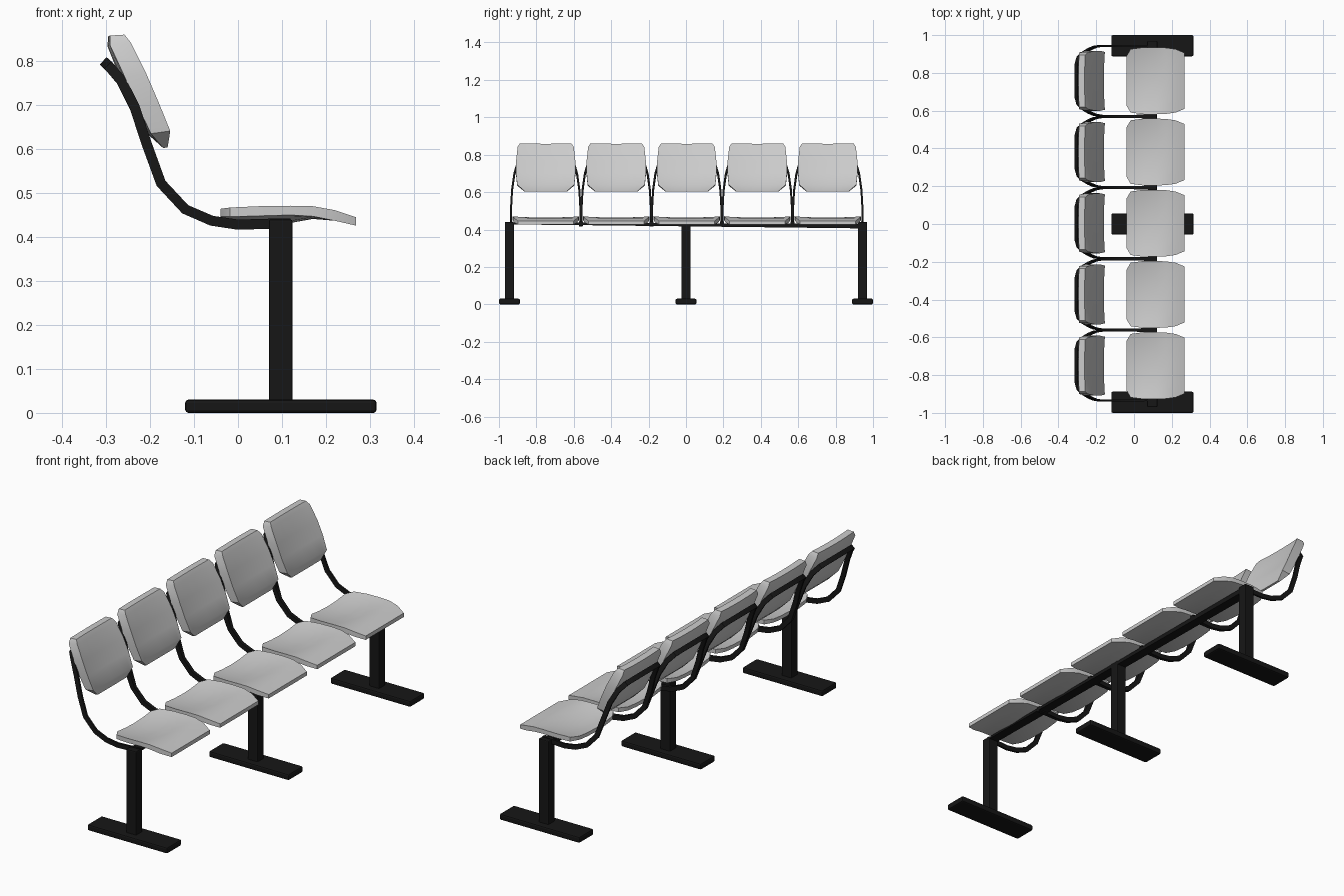
import bpy, bmesh
from mathutils import Vector

if "Cube" in bpy.data.objects:
    bpy.data.objects.remove(bpy.data.objects["Cube"])

black = bpy.data.materials.new("black_metal")
black.diffuse_color = (0.008, 0.008, 0.008, 1)
black.use_nodes = True
black.node_tree.nodes["Principled BSDF"].inputs["Base Color"].default_value = black.diffuse_color
PITCH = 0.377


def finish(name, bm, mat=None, smooth=None):
    bmesh.ops.recalc_face_normals(bm, faces=bm.faces)
    me = bpy.data.meshes.new(name)
    bm.to_mesh(me)
    bm.free()
    ob = bpy.data.objects.new(name, me)
    bpy.context.collection.objects.link(ob)
    if mat:
        me.materials.append(mat)
    if smooth:
        bpy.ops.object.select_all(action='DESELECT')
        ob.select_set(True)
        bpy.context.view_layer.objects.active = ob
        bpy.ops.object.shade_smooth_by_angle(angle=smooth)
    return ob


def loft(name, rings, mat=None, smooth=None):
    bm = bmesh.new()
    vs = [[bm.verts.new(p) for p in r] for r in rings]
    n = len(vs[0])
    for a, b in zip(vs, vs[1:]):
        for i in range(n):
            j = (i + 1) % n
            bm.faces.new((a[i], a[j], b[j], b[i]))
    bm.faces.new(vs[0])
    bm.faces.new(vs[-1])
    return finish(name, bm, mat, smooth)


def box(name, x0, x1, y0, y1, z0, z1, bevel):
    ring = lambda z: [(x0, y0, z), (x1, y0, z), (x1, y1, z), (x0, y1, z)]
    ob = loft(name, [ring(z0), ring(z1)], black)
    m = ob.modifiers.new("bevel", 'BEVEL')
    m.width, m.segments = bevel, 2
    return ob


def panel(name, rows, cy, dish_dir):
    # rows: face x, z, reverse x, z, half width, dish depth
    cols = [-1, -0.85, -0.5, 0, 0.5, 0.85, 1]
    rings = []
    for fx, fz, bx, bz, hw, dish in rows:
        def pt(x, z, t):
            return Vector((x, cy + t * hw, z)) + Vector(dish_dir) * dish * (1 - t * t)
        rings.append([pt(fx, fz, t) for t in cols] + [pt(bx, bz, t) for t in reversed(cols)])
    return loft(name, rings, None, 0.7)


def frame(name, cy):
    # flat bar: x, z and half spacing, swept up one side and across to the other
    side = [(0.12, 0.431, 0.183), (0.07, 0.43, 0.183), (0.0, 0.428, 0.185),
            (-0.06, 0.437, 0.185), (-0.12, 0.463, 0.185), (-0.175, 0.522, 0.185),
            (-0.207, 0.61, 0.180), (-0.235, 0.695, 0.168), (-0.265, 0.755, 0.150),
            (-0.293, 0.788, 0.125), (-0.303, 0.797, 0.09)]
    pts, wide = [], []
    for i, (x, z, y) in enumerate(side):
        a, b = side[max(i - 1, 0)], side[min(i + 1, len(side) - 1)]
        wide.append(Vector((b[1] - a[1], 0, a[0] - b[0])).normalized() * 0.0115)
        pts.append(Vector((x, y, z)))
    pts += [Vector((p.x, -p.y, p.z)) for p in reversed(pts)]
    wide += wide[::-1]
    rings = []
    for i, (p, w) in enumerate(zip(pts, wide)):
        t = pts[min(i + 1, len(pts) - 1)] - pts[max(i - 1, 0)]
        h = t.cross(w).normalized() * 0.005
        c = p + Vector((0, cy, 0))
        rings.append([c + w + h, c + w - h, c - w - h, c - w + h])
    return loft(name, rings, black, 0.6)


SEAT = [(-0.04, 0.464, -0.04, 0.446, 0.13, 0.010),
        (-0.018, 0.467, -0.018, 0.446, 0.168, 0.018),
        (0.05, 0.470, 0.05, 0.448, 0.177, 0.024),
        (0.12, 0.471, 0.12, 0.450, 0.177, 0.018),
        (0.17, 0.470, 0.17, 0.447, 0.175, 0.006),
        (0.22, 0.461, 0.22, 0.437, 0.168, 0.0),
        (0.268, 0.445, 0.268, 0.426, 0.148, 0.0)]
BACK = [(-0.258, 0.860, -0.291, 0.858, 0.138, 0.004),
        (-0.244, 0.842, -0.291, 0.836, 0.150, 0.006),
        (-0.208, 0.770, -0.258, 0.765, 0.158, 0.010),
        (-0.180, 0.705, -0.226, 0.695, 0.159, 0.010),
        (-0.154, 0.641, -0.198, 0.635, 0.153, 0.006),
        (-0.160, 0.604, -0.170, 0.602, 0.112, 0.0)]

# five seats, backrests and bent frames
for k in range(-2, 3):
    cy = k * PITCH + 0.004
    panel(f"seat_{k + 3}", SEAT, cy, (0, 0, -1))
    panel(f"backrest_{k + 3}", BACK, cy, (-1, 0, -0.4))
    frame(f"seat_frame_{k + 3}", cy)

# posts and feet
for i, y in enumerate((-0.944, 0, 0.944)):
    box(f"post_{i + 1}", 0.07, 0.124, y - 0.025, y + 0.025, 0.02, 0.44, 0.005)
    box(f"foot_{i + 1}", -0.12, 0.315, y - 0.056, y + 0.056, 0, 0.03, 0.007)

# long beam under the seats, slightly deeper at one end
loft("beam", [[(0.073, y, z0), (0.121, y, z0), (0.121, y, z1), (0.073, y, z1)]
              for y, z0, z1 in ((-0.944, 0.428, 0.438), (0.944, 0.406, 0.430))], black)
